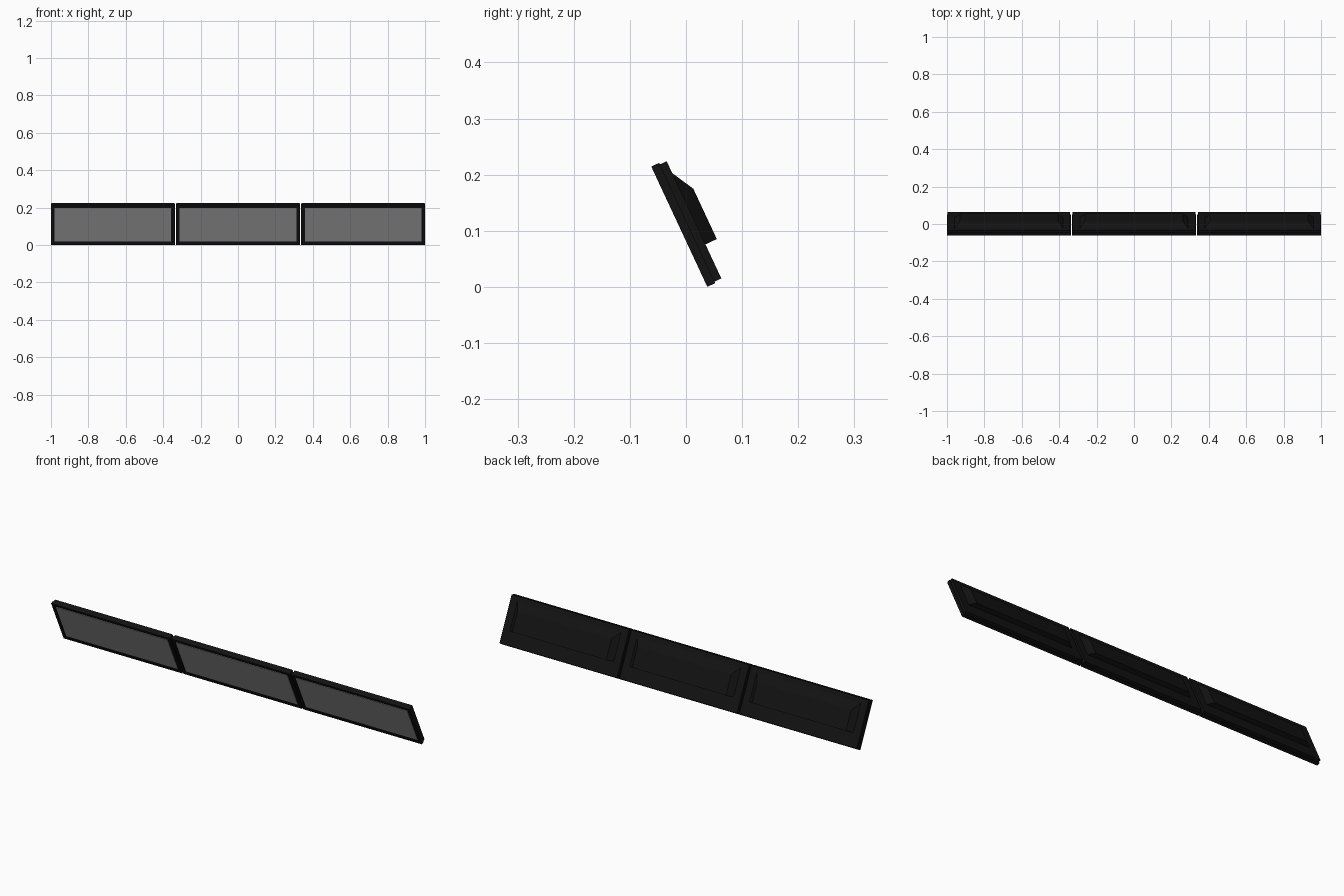
import bpy, bmesh, math
from mathutils import Matrix

if "Cube" in bpy.data.objects:
    bpy.data.objects.remove(bpy.data.objects["Cube"])

W, H = 0.662, 0.2365      # one display: width, height
PITCH = 0.669             # spacing of the three displays
SPLIT, BACK, BULGE = 0.0155, 0.029, 0.0513   # depths behind the front face
BEZEL, RECESS = 0.0195, 0.002
TILT = math.radians(25)


def material(name, v):
    m = bpy.data.materials.new(name)
    m.diffuse_color = (v, v, v, 1)
    m.use_nodes = True
    m.node_tree.nodes["Principled BSDF"].inputs["Base Color"].default_value = m.diffuse_color
    return m


black = material("black_plastic", 0.006)
grey = material("screen_grey", 0.3)


def place(bm, name, mat, x):
    """Lean the part forward and stand it on the ground."""
    bmesh.ops.recalc_face_normals(bm, faces=bm.faces)
    me = bpy.data.meshes.new(name)
    bm.to_mesh(me)
    bm.free()
    me.materials.append(mat)
    ob = bpy.data.objects.new(name, me)
    bpy.context.collection.objects.link(ob)
    ob.matrix_world = Matrix.Translation((x, 0.038, 0)) @ Matrix.Rotation(TILT, 4, 'X')
    return ob


def block(front, back):
    """Six-sided solid between two rectangles (half width, low z, high z, y)."""
    bm = bmesh.new()
    rings = [[bm.verts.new(p) for p in ((-h, y, a), (h, y, a), (h, y, b), (-h, y, b))]
             for h, a, b, y in (front, back)]
    f, r = rings
    bm.faces.new(f)
    bm.faces.new(r[::-1])
    for i in range(4):
        j = (i + 1) % 4
        bm.faces.new((f[i], r[i], r[j], f[j]))
    bmesh.ops.recalc_face_normals(bm, faces=bm.faces)
    return bm


for side, x in (("left", -PITCH), ("middle", 0), ("right", PITCH)):
    # bezel: slab with the screen opening sunk into its front
    bm = block((W / 2, 0, H, 0), (W / 2, 0, H, SPLIT))
    bm.faces.ensure_lookup_table()
    face = min(bm.faces, key=lambda f: f.calc_center_median().y)
    bmesh.ops.inset_region(bm, faces=[face], thickness=BEZEL)
    opening = bmesh.ops.extrude_discrete_faces(bm, faces=[face])["faces"][0]
    bmesh.ops.translate(bm, verts=opening.verts, vec=(0, 2 * RECESS, 0))
    place(bm, side + "_bezel", black, x)

    # screen panel
    h = W / 2 - BEZEL
    place(block((h, BEZEL, H - BEZEL, RECESS), (h, BEZEL, H - BEZEL, 2 * RECESS)),
          side + "_screen", grey, x)

    # slightly smaller back shell
    h, e = W / 2 - 0.003, 0.003
    place(block((h, e, H - e, SPLIT), (h, e, H - e, BACK)), side + "_back_shell", black, x)

    # raised rear housing with sloped top and sides
    place(block((0.29, 0.07, 0.21, BACK), (0.262, 0.07, 0.169, BULGE)),
          side + "_rear_housing", black, x)
